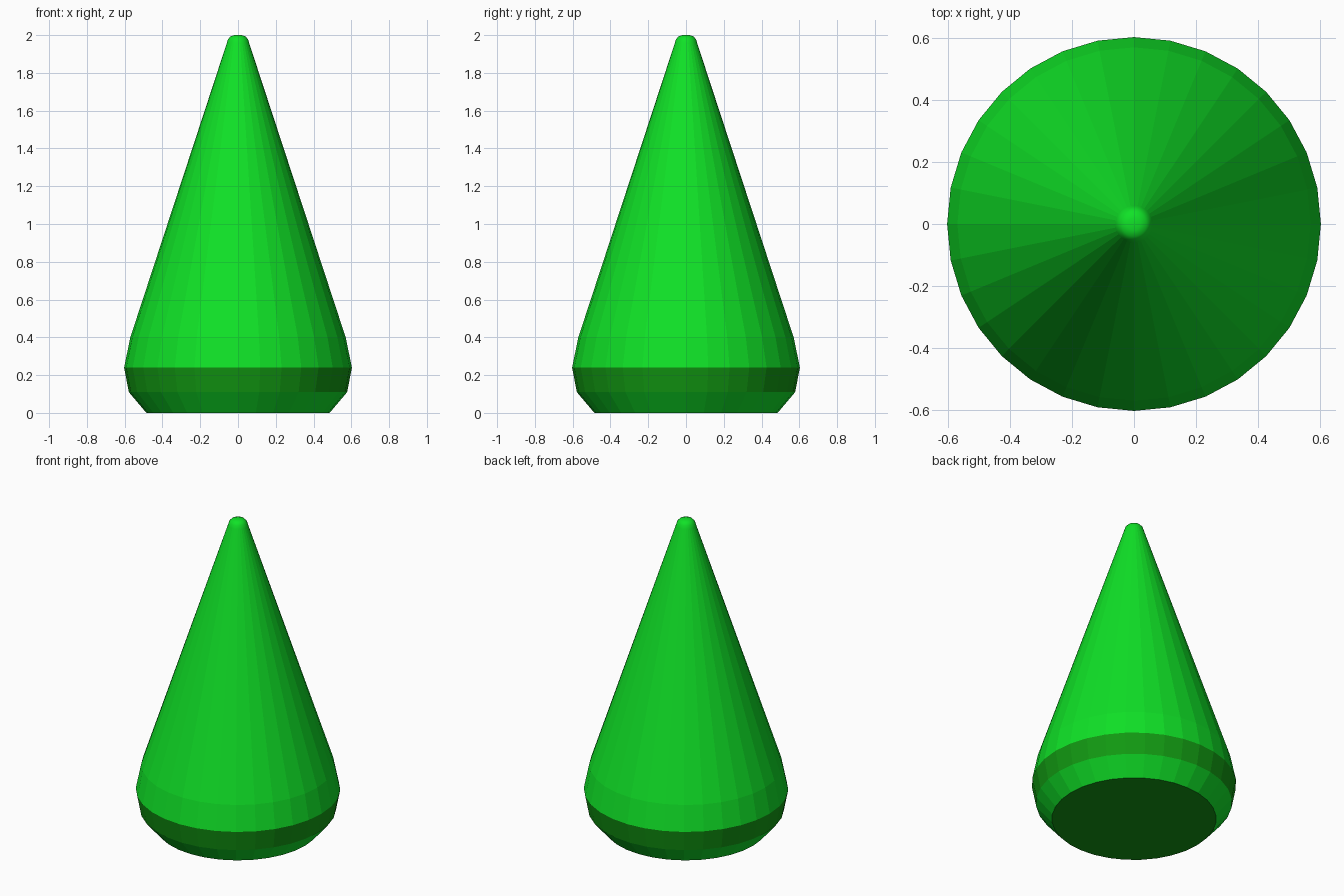
import bpy, bmesh
from math import cos, sin, tau

cube = bpy.data.objects.get("Cube")
if cube:
    bpy.data.objects.remove(cube, do_unlink=True)


def make_material(name, colour):
    mat = bpy.data.materials.new(name)
    mat.use_nodes = True
    mat.diffuse_color = colour
    mat.node_tree.nodes["Principled BSDF"].inputs["Base Color"].default_value = colour
    return mat


bright = make_material("bright green", (0.005, 0.76, 0.02, 1))
dark = make_material("dark green", (0.006, 0.32, 0.006, 1))

SIDES = 32
# Outline as (radius, height) from the base to the rounded tip
profile = [(0.485, 0), (0.578, 0.11), (0.603, 0.24), (0.57, 0.4),
           (0.06, 1.955), (0.053, 1.978), (0.04, 1.993), (0.02, 2.0)]

# Lathe the outline into flat-sided rings
bm = bmesh.new()
rings = [[bm.verts.new((r * cos(tau * i / SIDES), r * sin(tau * i / SIDES), z))
          for i in range(SIDES)] for r, z in profile]
for level, (low, high) in enumerate(zip(rings, rings[1:])):
    for i in range(SIDES):
        j = (i + 1) % SIDES
        face = bm.faces.new((low[i], low[j], high[j], high[i]))
        face.material_index = int(level == 1)  # dark band around the widest part
        face.smooth = level >= 4  # rounded tip

# Close the tip and the dark underside
bm.faces.new(rings[-1]).smooth = True
bm.faces.new(rings[0][::-1]).material_index = 1

mesh = bpy.data.meshes.new("cone_body")
bm.to_mesh(mesh)
bm.free()
mesh.materials.append(bright)
mesh.materials.append(dark)
body = bpy.data.objects.new("cone_body", mesh)
bpy.context.collection.objects.link(body)
